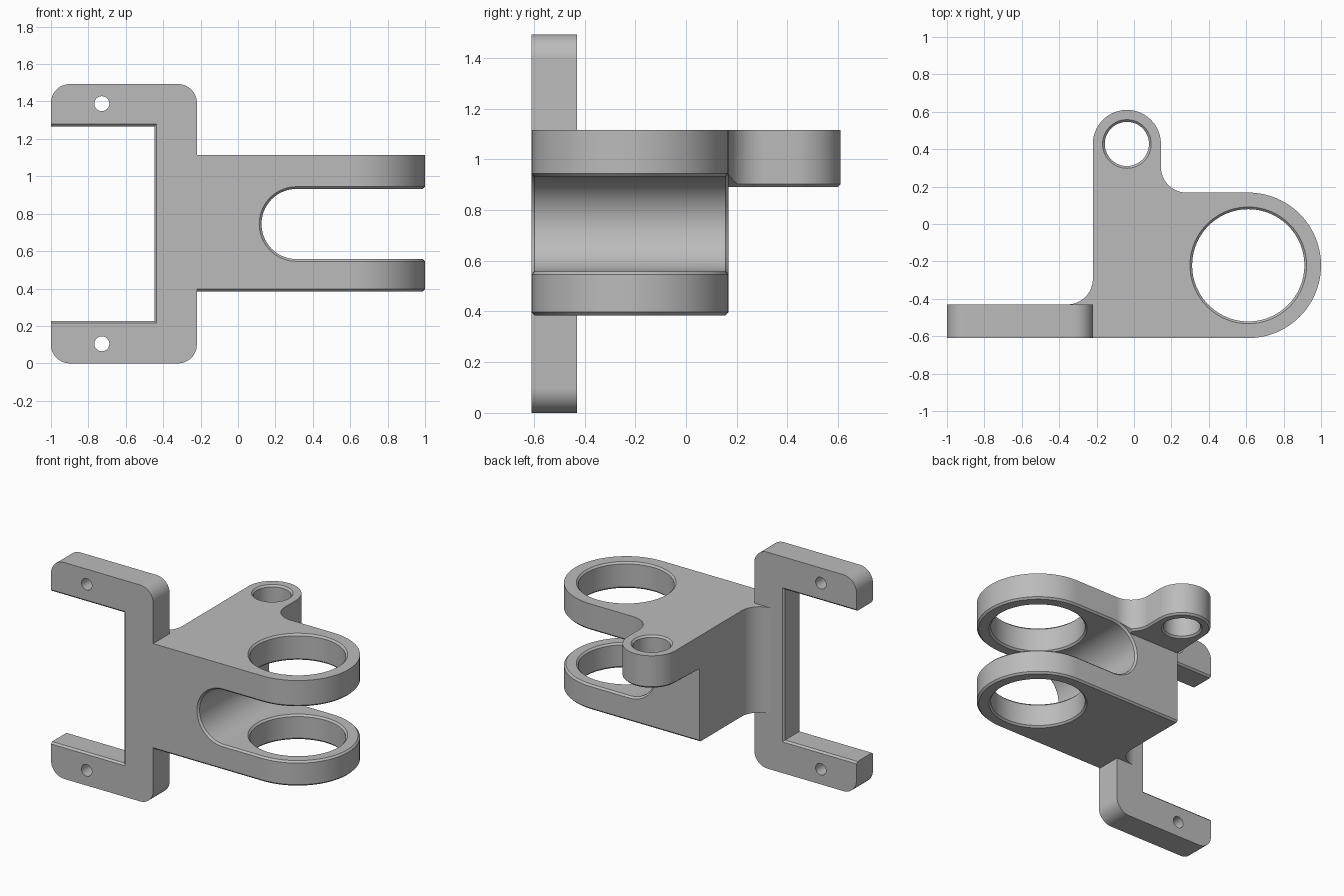
import bpy, bmesh
from math import cos, sin, radians

if "Cube" in bpy.data.objects:
    bpy.data.objects.remove(bpy.data.objects["Cube"], do_unlink=True)

GREY = (0.5, 0.5, 0.5, 1)
metal = bpy.data.materials.new("plain grey")
metal.use_nodes = True
metal.diffuse_color = GREY
metal.node_tree.nodes["Principled BSDF"].inputs["Base Color"].default_value = GREY

CHAMFER = 0.012
FRONT, PLATE_BACK, BODY_BACK = -0.61, -0.43, 0.168
SIDE = -0.22                      # plane where bracket and body meet
LOW, LUG_TOP, LUG_UNDER, BOSS_LOW, HIGH = 0.385, 0.5575, 0.9325, 0.89, 1.115
TALL = 1.493
MID = TALL / 2


def arc(cx, cy, r, a0, a1, n=24):
    """Points on a circular arc, angles in degrees."""
    steps = [radians(a0 + (a1 - a0) * i / n) for i in range(n + 1)]
    return [(cx + r * cos(a), cy + r * sin(a)) for a in steps]


def make_object(name, bm):
    bmesh.ops.recalc_face_normals(bm, faces=bm.faces[:])
    mesh = bpy.data.meshes.new(name)
    bm.to_mesh(mesh)
    bm.free()
    mesh.materials.append(metal)
    obj = bpy.data.objects.new(name, mesh)
    bpy.context.collection.objects.link(obj)
    return obj


def prism(name, outline, start, end, axis="z"):
    """Extrude an outline along z, or an xz outline along y."""
    bm = bmesh.new()
    place = (lambda u, v, w: (u, v, w)) if axis == "z" else (lambda u, v, w: (u, w, v))
    rings = [[bm.verts.new(place(u, v, w)) for u, v in outline] for w in (start, end)]
    for ring in rings:
        bm.faces.new(ring)
    count = len(outline)
    for i in range(count):
        j = (i + 1) % count
        bm.faces.new((rings[0][i], rings[0][j], rings[1][j], rings[1][i]))
    return make_object(name, bm)


def spindle(x, y, profile, n=96):
    """Stack of circles given as (z, radius), capped at both ends."""
    bm = bmesh.new()
    rings = [[bm.verts.new((u, v, z)) for u, v in arc(x, y, r, 0, 360, n)[:-1]]
             for z, r in profile]
    bm.faces.new(rings[0])
    bm.faces.new(rings[-1])
    for a, b in zip(rings, rings[1:]):
        for i in range(n):
            j = (i + 1) % n
            bm.faces.new((a[i], a[j], b[j], b[i]))
    return make_object("hole_cutter", bm)


def activate(obj):
    bpy.ops.object.select_all(action="DESELECT")
    obj.select_set(True)
    bpy.context.view_layer.objects.active = obj


def cut(obj, cutter):
    cutter.hide_render = True
    mod = obj.modifiers.new("cut", "BOOLEAN")
    mod.operation = "DIFFERENCE"
    mod.solver = "EXACT"
    mod.object = cutter
    activate(obj)
    bpy.ops.object.modifier_apply(modifier=mod.name)
    bpy.data.objects.remove(cutter, do_unlink=True)


def chamfered_hole(obj, x, y, z0, z1, r):
    out = 0.02
    wide = r + CHAMFER + out
    cut(obj, spindle(x, y, [(z0 - out, wide), (z0 + CHAMFER, r),
                            (z1 - CHAMFER, r), (z1 + out, wide)]))


def chamfer(obj, rule):
    """Chamfer the sharp edges whose midpoint passes the rule."""
    bm = bmesh.new()
    bm.from_mesh(obj.data)
    edges = [e for e in bm.edges if e.calc_face_angle(0) > 0.6
             and rule((e.verts[0].co + e.verts[1].co) / 2)]
    bmesh.ops.bevel(bm, geom=edges, offset=CHAMFER, offset_type="OFFSET", segments=1,
                    profile=0.5, affect="EDGES", clamp_overlap=False)
    bm.to_mesh(obj.data)
    bm.free()


def slot_cutter(grow=0):
    r = (LUG_UNDER - LUG_TOP) / 2 + grow
    z = (LUG_UNDER + LUG_TOP) / 2
    outline = arc(0.313, z, r, 90, 270, 40) + [(1.3, z - r), (1.3, z + r)]
    return prism("slot_cutter", outline, -1, 1, "y")


# Fork body: rounded lugs, round-bottomed slot, fillet towards the bracket
lug_r = (BODY_BACK - FRONT) / 2
lug_y = FRONT + lug_r
fillet = 0.137
body = prism("fork_body",
             [(SIDE, FRONT)] + arc(1 - lug_r, lug_y, lug_r, -90, 90, 48)
             + [(SIDE, BODY_BACK)]
             + arc(SIDE - fillet, PLATE_BACK + fillet, fillet, 0, -90)
             + [(SIDE, PLATE_BACK)], LOW, HIGH)
cut(body, slot_cutter())
chamfer(body, lambda m: m.x > -0.2 and m.z < HIGH - 0.01)
for z0, z1 in ((LOW, LUG_TOP), (LUG_UNDER, HIGH)):
    chamfered_hole(body, 1 - lug_r, lug_y, z0, z1, 0.3)

# Rear boss: small eye blended into the top of the body
boss_x, boss_y, boss_r = -0.038, 0.428, 0.182
boss = prism("rear_boss",
             [(SIDE, BODY_BACK)]
             + arc(boss_x + boss_r + fillet, BODY_BACK + fillet, fillet, 270, 180)
             + arc(boss_x, boss_y, boss_r, 0, 180, 40), BOSS_LOW, HIGH)
chamfer(boss, lambda m: m.z < BOSS_LOW + 0.01 and m.y > BODY_BACK + 0.001
        and SIDE + 0.0001 < m.x < 0.22)
cut(boss, slot_cutter(CHAMFER))
chamfered_hole(boss, boss_x, boss_y, BOSS_LOW, HIGH, 0.118)

# Mounting bracket: C-shaped plate with rounded outer corners and bolt holes
corner = 0.1
notch_half, notch_x = 0.52, -0.447
bracket = prism("mounting_bracket",
                arc(corner - 1, corner, corner, 180, 270, 12)
                + arc(SIDE - corner, corner, corner, 270, 360, 12)
                + arc(SIDE - corner, TALL - corner, corner, 0, 90, 12)
                + arc(corner - 1, TALL - corner, corner, 90, 180, 12)
                + [(-1, MID + notch_half), (notch_x, MID + notch_half),
                   (notch_x, MID - notch_half), (-1, MID - notch_half)],
                FRONT, PLATE_BACK, "y")
chamfer(bracket, lambda m: m.x < -0.4 and abs(m.z - MID) < notch_half + 0.01
        and abs(m.y - (FRONT + PLATE_BACK) / 2) > 0.05)
for side in (-1, 1):
    hole = arc(-0.728, MID + side * 0.642, 0.04, 0, 360, 32)[:-1]
    cut(bracket, prism("bolt_cutter", hole, -1, 0, "y"))

for part in (body, boss, bracket):
    activate(part)
    bpy.ops.object.shade_smooth_by_angle(angle=radians(30))
